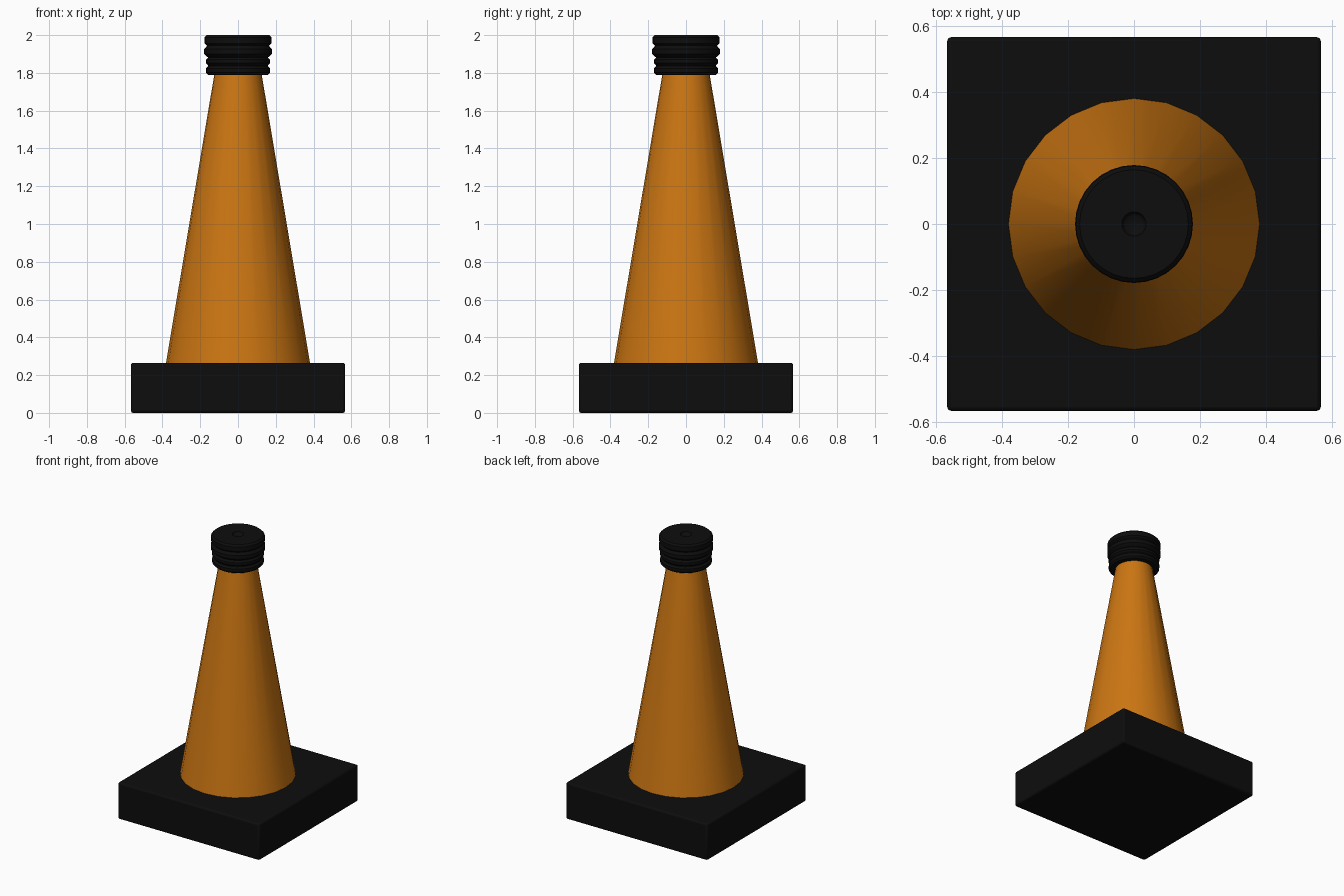
import bpy, bmesh
from math import radians, tau, cos, sin

cube = bpy.data.objects.get("Cube")
if cube:
    bpy.data.objects.remove(cube, do_unlink=True)


def material(name, color):
    mat = bpy.data.materials.new(name)
    mat.use_nodes = True
    mat.diffuse_color = color
    mat.node_tree.nodes["Principled BSDF"].inputs["Base Color"].default_value = color
    return mat


def finish(obj, mat, angle):
    obj.data.materials.append(mat)
    bpy.ops.object.select_all(action="DESELECT")
    obj.select_set(True)
    bpy.context.view_layer.objects.active = obj
    bpy.ops.object.shade_smooth_by_angle(angle=radians(angle))


def lathe(name, profile, sides, mat, angle=40):
    """Revolve (radius, height) points around z and close both ends."""
    bm = bmesh.new()
    rings = [[bm.verts.new((r * cos(tau * i / sides), r * sin(tau * i / sides), z))
              for i in range(sides)] for r, z in profile]
    for low, high in zip(rings, rings[1:]):
        for i in range(sides):
            j = (i + 1) % sides
            bm.faces.new((low[i], low[j], high[j], high[i]))
    bm.faces.new(rings[0][::-1])
    bm.faces.new(rings[-1])
    mesh = bpy.data.meshes.new(name)
    bm.to_mesh(mesh)
    bm.free()
    obj = bpy.data.objects.new(name, mesh)
    bpy.context.collection.objects.link(obj)
    finish(obj, mat, angle)
    return obj


orange = material("orange plastic", (0.6, 0.18, 0.006, 1))
black = material("black rubber", (0.004, 0.004, 0.004, 1))

# Square base with softened edges
bpy.ops.mesh.primitive_cube_add(size=1, location=(0, 0, 0.1325))
base = bpy.context.object
base.name = "base"
base.scale = (1.135, 1.135, 0.265)
bpy.ops.object.transform_apply(location=False, rotation=False, scale=True)
bevel = base.modifiers.new("soft edges", "BEVEL")
bevel.width = 0.012
bevel.segments = 2
finish(base, black, 30)

# Tapered body
lathe("cone_body", [(0.382, 0.26), (0.124, 1.8)], 24, orange)

# Ribbed cap: each rib is (bottom, top, radius), separated by grooves
ribs = [(1.79, 1.836, 0.17), (1.84, 1.882, 0.17),
        (1.888, 1.938, 0.179), (1.944, 2.0, 0.177)]
profile = [(0.11, 1.79)]
for bottom, top, r in ribs:
    soft = 0.012
    profile += [(r - soft, bottom), (r, bottom + soft),
                (r, top - soft), (r - soft, top)]

# Small round dimple in the top of the cap
profile += [(0.037, 2.0), (0.032, 1.99), (0.026, 1.985)]
lathe("ribbed_cap", profile, 32, black)
